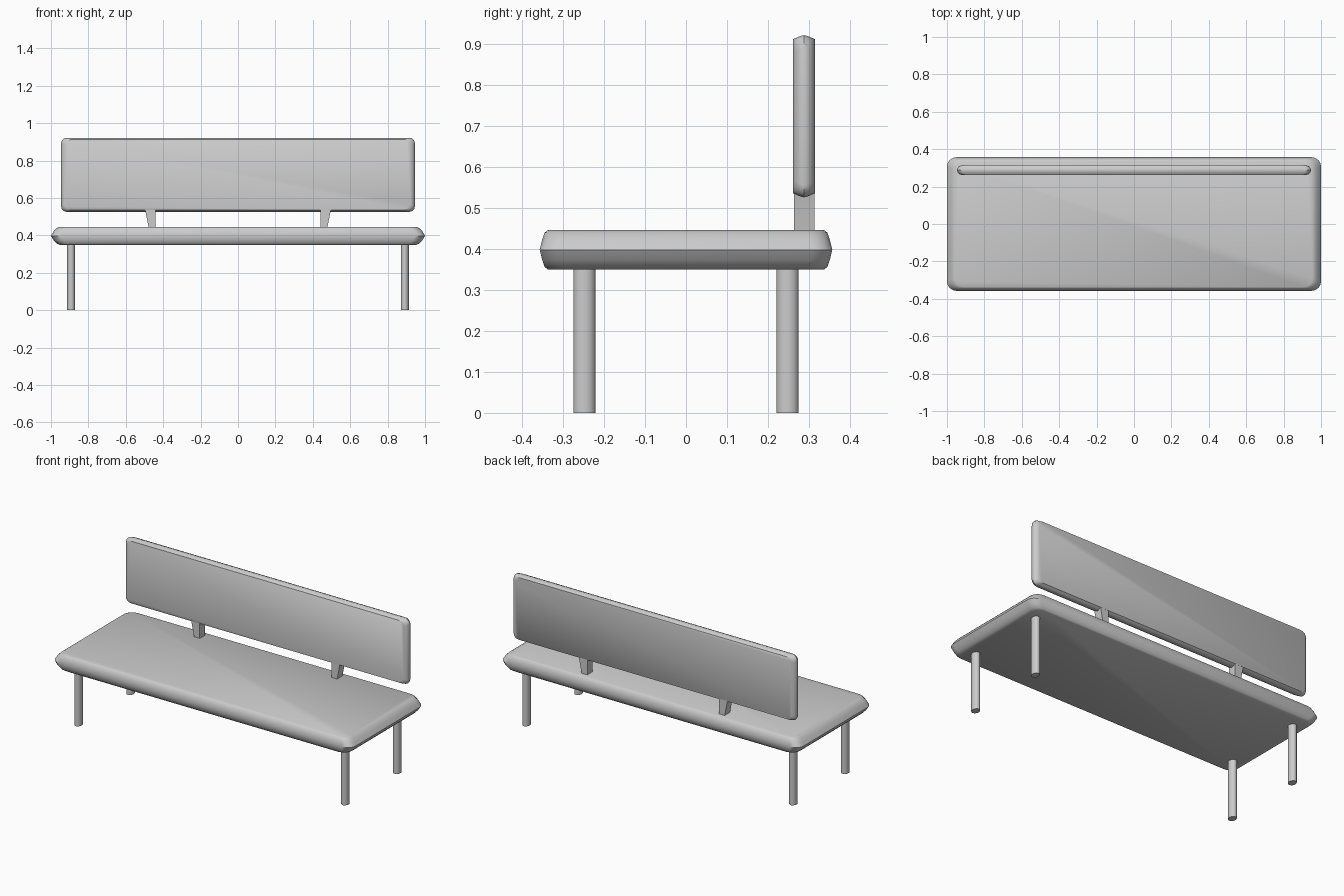
import bpy, bmesh, math
from mathutils import Matrix

if "Cube" in bpy.data.objects:
    bpy.data.objects.remove(bpy.data.objects["Cube"])


def rounded_rect(hx, hy, r, z, seg=4):
    pts = []
    for i, (sx, sy) in enumerate(((1, 1), (-1, 1), (-1, -1), (1, -1))):
        for k in range(seg + 1):
            a = math.pi / 2 * (i + k / seg)
            pts.append((sx * (hx - r) + r * math.cos(a),
                        sy * (hy - r) + r * math.sin(a), z))
    return pts


def finish(name, bm, angle=35):
    bmesh.ops.recalc_face_normals(bm, faces=bm.faces)
    mesh = bpy.data.meshes.new(name)
    bm.to_mesh(mesh)
    bm.free()
    obj = bpy.data.objects.new(name, mesh)
    bpy.context.collection.objects.link(obj)
    bpy.ops.object.select_all(action='DESELECT')
    obj.select_set(True)
    bpy.context.view_layer.objects.active = obj
    bpy.ops.object.shade_smooth_by_angle(angle=math.radians(angle))
    return obj


def loft(name, rings, matrix=Matrix()):
    bm = bmesh.new()
    loops = [[bm.verts.new(p) for p in ring] for ring in rings]
    n = len(loops[0])
    for a, b in zip(loops, loops[1:]):
        for i in range(n):
            j = (i + 1) % n
            bm.faces.new((a[i], a[j], b[j], b[i]))
    bm.faces.new(loops[0][::-1])
    bm.faces.new(loops[-1])
    bm.transform(matrix)
    return finish(name, bm)


# Seat cushion: half profile (height offset, half length, half depth), mirrored about its middle
half = [(0.048, 0.955, 0.337), (0.042, 0.968, 0.345),
        (0.025, 0.985, 0.351), (0.0, 1.0, 0.357)]
levels = [(-z, x, y) for z, x, y in half] + half[-2::-1]
loft("seat", [rounded_rect(x, y, 0.05, 0.398 + z) for z, x, y in levels])

# Backrest: rounded board standing upright, with a soft ridge around its rim
half = [(0.0265, 0.922, 0.188), (0.020, 0.936, 0.191),
        (0.011, 0.943, 0.195), (0.0, 0.946, 0.198)]
levels = [(-z, x, y) for z, x, y in half] + half[-2::-1]
upright = Matrix.Translation((0, 0.288, 0.724)) @ Matrix.Rotation(math.pi / 2, 4, 'X')
loft("backrest", [rounded_rect(x, y, 0.03, z) for z, x, y in levels], upright)

for side, s in (("left", -1), ("right", 1)):
    # Backrest supports, flaring outward towards the top
    rings = [[(s * x, y, z) for x, y in
              ((0.44, 0.263), (outer, 0.263), (outer, 0.314), (0.44, 0.314))]
             for z, outer in ((0.42, 0.475), (0.445, 0.478), (0.545, 0.498))]
    loft(side + "_back_support", rings)
    # Legs, slightly oval
    for end, t in (("front", -1), ("back", 1)):
        bm = bmesh.new()
        bmesh.ops.create_cone(bm, cap_ends=True, segments=24, radius1=1, radius2=1, depth=1)
        bm.transform(Matrix.Translation((s * 0.892, t * 0.248, 0.19))
                     @ Matrix.Diagonal((0.0215, 0.0268, 0.38, 1)))
        finish(f"{end}_{side}_leg", bm)
